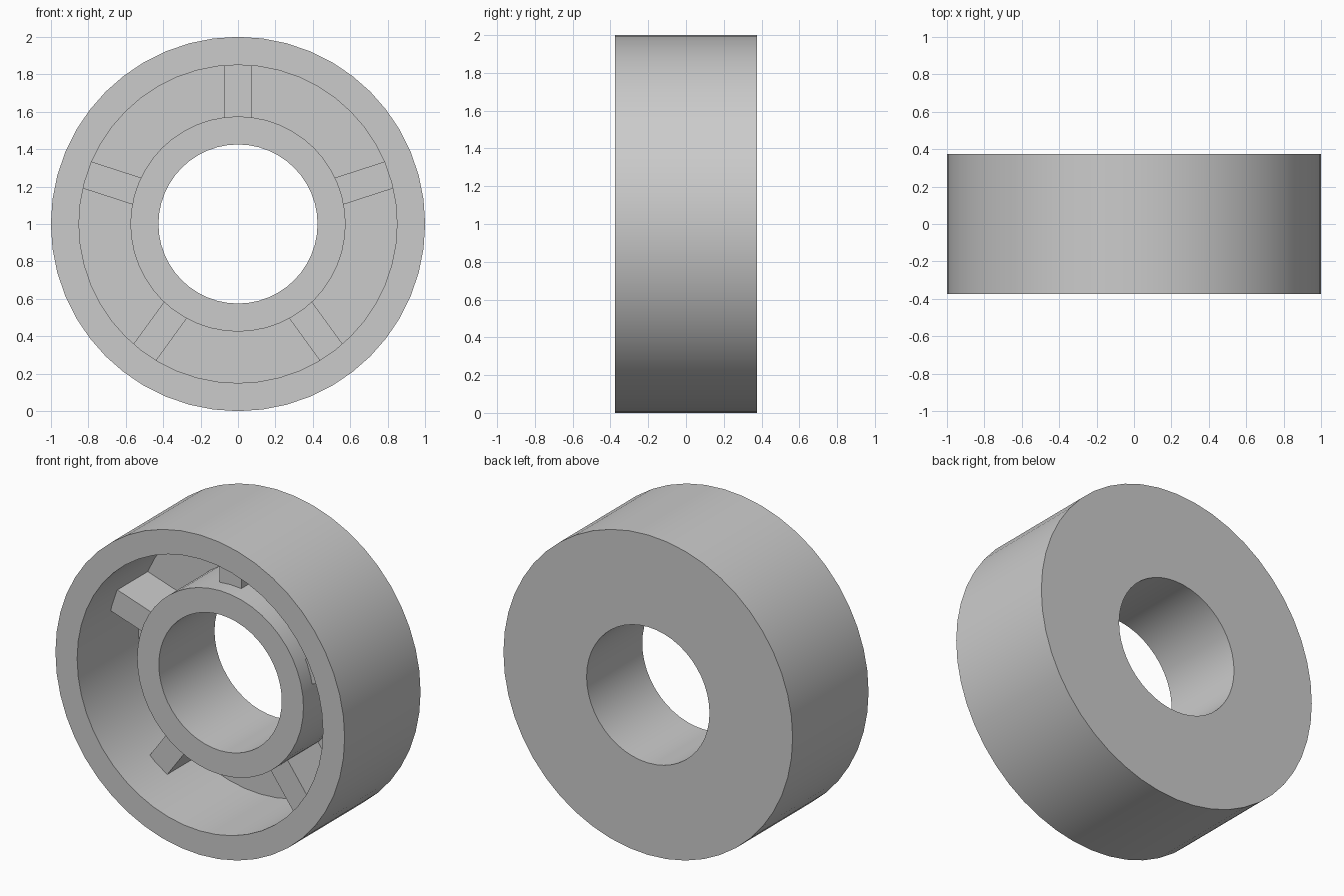
import bpy, bmesh, math
from mathutils import Matrix, Vector

cube = bpy.data.objects.get("Cube")
if cube:
    bpy.data.objects.remove(cube, do_unlink=True)

SEGMENTS = 48
AXLE = Vector((0, 0, 1))

grey = bpy.data.materials.new("plain_grey")
grey.use_nodes = True
colour = (0.6, 0.6, 0.6, 1)
grey.diffuse_color = colour
grey.node_tree.nodes["Principled BSDF"].inputs["Base Color"].default_value = colour


def finish(bm, name):
    bmesh.ops.recalc_face_normals(bm, faces=bm.faces)
    mesh = bpy.data.meshes.new(name)
    bm.to_mesh(mesh)
    bm.free()
    mesh.materials.append(grey)
    obj = bpy.data.objects.new(name, mesh)
    bpy.context.collection.objects.link(obj)
    return obj


# Wheel body: rim, back plate and recessed hub turned from one (radius, y) profile
rim, rim_inner, hub, bore = 1.0, 0.85, 0.575, 0.425
front, back, floor, hub_front = -0.375, 0.375, 0.225, -0.175
profile = [(rim, back), (rim, front), (rim_inner, front), (rim_inner, floor),
           (hub, floor), (hub, hub_front), (bore, hub_front), (bore, back)]
bm = bmesh.new()
verts = [bm.verts.new((r, y, AXLE.z)) for r, y in profile]
edges = [bm.edges.new((a, b)) for a, b in zip(verts, verts[1:] + verts[:1])]
bmesh.ops.spin(bm, geom=verts + edges, cent=AXLE, axis=(0, 1, 0),
               angle=math.tau, steps=SEGMENTS, use_merge=True)
bmesh.ops.remove_doubles(bm, verts=bm.verts, dist=0.0001)
body = finish(bm, "wheel_body")
bpy.ops.object.select_all(action="DESELECT")
body.select_set(True)
bpy.context.view_layer.objects.active = body
bpy.ops.object.shade_smooth_by_angle(angle=math.radians(30))

# Five ribs between hub and rim, sunk slightly into the walls and back plate
rib_front, rib_width, sink = -0.075, 0.15, 0.015
inner, outer, rear = hub - sink, rim_inner + sink, floor + sink
for i in range(5):
    bm = bmesh.new()
    bmesh.ops.create_cube(bm, size=1)
    bmesh.ops.scale(bm, vec=(rib_width, rear - rib_front, outer - inner), verts=bm.verts)
    bmesh.ops.translate(bm, vec=(0, (rear + rib_front) / 2, (inner + outer) / 2), verts=bm.verts)
    turn = Matrix.Translation(AXLE) @ Matrix.Rotation(math.tau * i / 5, 4, "Y")
    bmesh.ops.transform(bm, matrix=turn, verts=bm.verts)
    finish(bm, f"rib_{i + 1}")
